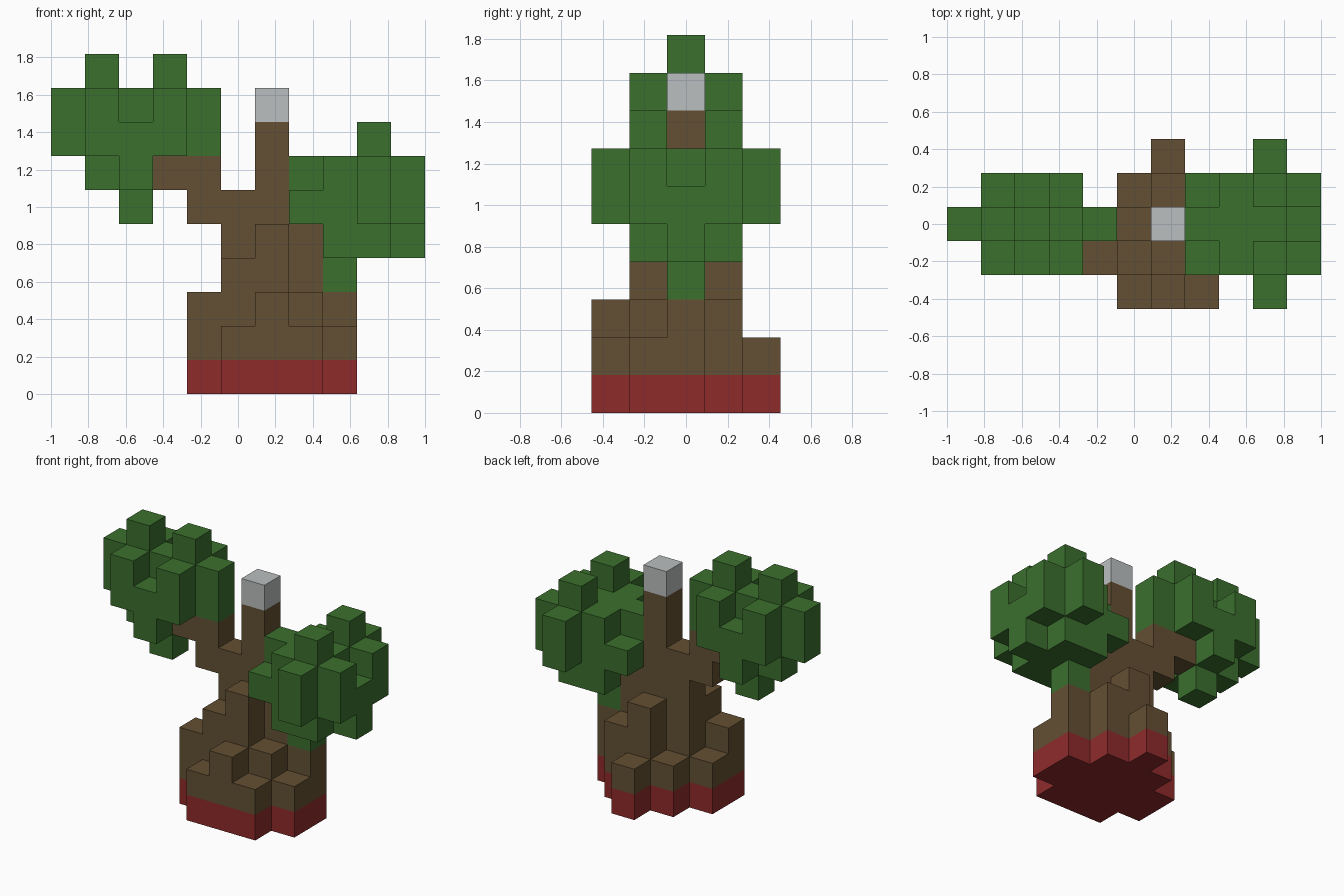
import bpy
import bmesh
from mathutils import Vector

cube = bpy.data.objects.get("Cube")
if cube:
    bpy.data.objects.remove(cube, do_unlink=True)

CELL = 2 / 11
ORIGIN = Vector((-1, -2.5 * CELL, 0))
MID = 2  # middle cell in depth


def material(name, colour):
    mat = bpy.data.materials.new(name)
    mat.use_nodes = True
    mat.diffuse_color = (*colour, 1)
    mat.node_tree.nodes["Principled BSDF"].inputs["Base Color"].default_value = (*colour, 1)
    return mat


def span(value):
    """A single cell index or an inclusive (first, last) pair."""
    first, last = value if isinstance(value, tuple) else (value, value)
    return range(first, last + 1)


def block(x, y, z):
    return {(i, j, k) for i in span(x) for j in span(y) for k in span(z)}


def build(name, cells, mat):
    """Turn a set of grid cells into one closed shell of square faces."""
    bm = bmesh.new()
    corners = {}

    def corner(point):
        if point not in corners:
            corners[point] = bm.verts.new(ORIGIN + Vector(point) * CELL)
        return corners[point]

    for cell in sorted(cells):
        for axis in range(3):
            u, v = (axis + 1) % 3, (axis + 2) % 3
            for side in (0, 1):
                neighbour = list(cell)
                neighbour[axis] += 2 * side - 1
                if tuple(neighbour) in cells:
                    continue
                loop = []
                for du, dv in ((0, 0), (1, 0), (1, 1), (0, 1)):
                    point = list(cell)
                    point[axis] += side
                    point[u] += du
                    point[v] += dv
                    loop.append(corner(tuple(point)))
                bm.faces.new(loop if side else loop[::-1])
    mesh = bpy.data.meshes.new(name)
    bm.to_mesh(mesh)
    bm.free()
    mesh.materials.append(mat)
    obj = bpy.data.objects.new(name, mesh)
    bpy.context.collection.objects.link(obj)
    return obj


green = material("leaf green", (0.044, 0.162, 0.027))
brown = material("bark brown", (0.127, 0.08, 0.033))
red = material("base red", (0.275, 0.024, 0.024))
grey = material("tip grey", (0.497, 0.521, 0.521))

# Column heights of the trunk and roots: one row per x cell, front to back
heights = {
    4: (0, 3, 2),
    5: (2, 4, 6, 2),
    6: (3, 5, 8, 4, 2),
    7: (2, 3, 5, 3),
    8: (0, 2, 3),
}
base, trunk = set(), set()
for i, row in heights.items():
    for j, top in enumerate(row):
        if top:
            base |= block(i, j, 0)
            trunk |= block(i, j, (1, top - 1))
build("base_ring", base, red)
build("trunk", trunk, brown)

# Side branch and pale tip
branch = block(4, MID, (5, 6)) | block(3, MID, 6)
build("side_branch", branch, brown)
build("trunk_tip", block(6, MID, 8), grey)

# Low canopy on the left, symmetric front to back
low = block((8, 10), (1, 3), (5, 6)) - block(10, MID, 6)
low |= block(9, (0, 4), (5, 6))
low |= block(7, (1, 3), 5) | block(7, MID, 6)
low |= block((8, 9), (1, 3), 4) | block(10, MID, 4)
low |= block(8, MID, 3)
for j in (1, 3):
    low |= block(9, j, 7)
build("low_canopy", low, green)

# High canopy on the right, symmetric side to side
high = block((0, 4), MID, (7, 8))
high |= block((1, 3), MID, 6) | block(2, MID, 5)
for j in (1, 3):
    high |= block((1, 3), j, (7, 8)) - block(2, j, 8)
    high |= block(2, j, 6)
    high |= block(j, MID, 9)
build("high_canopy", high - branch, green)
